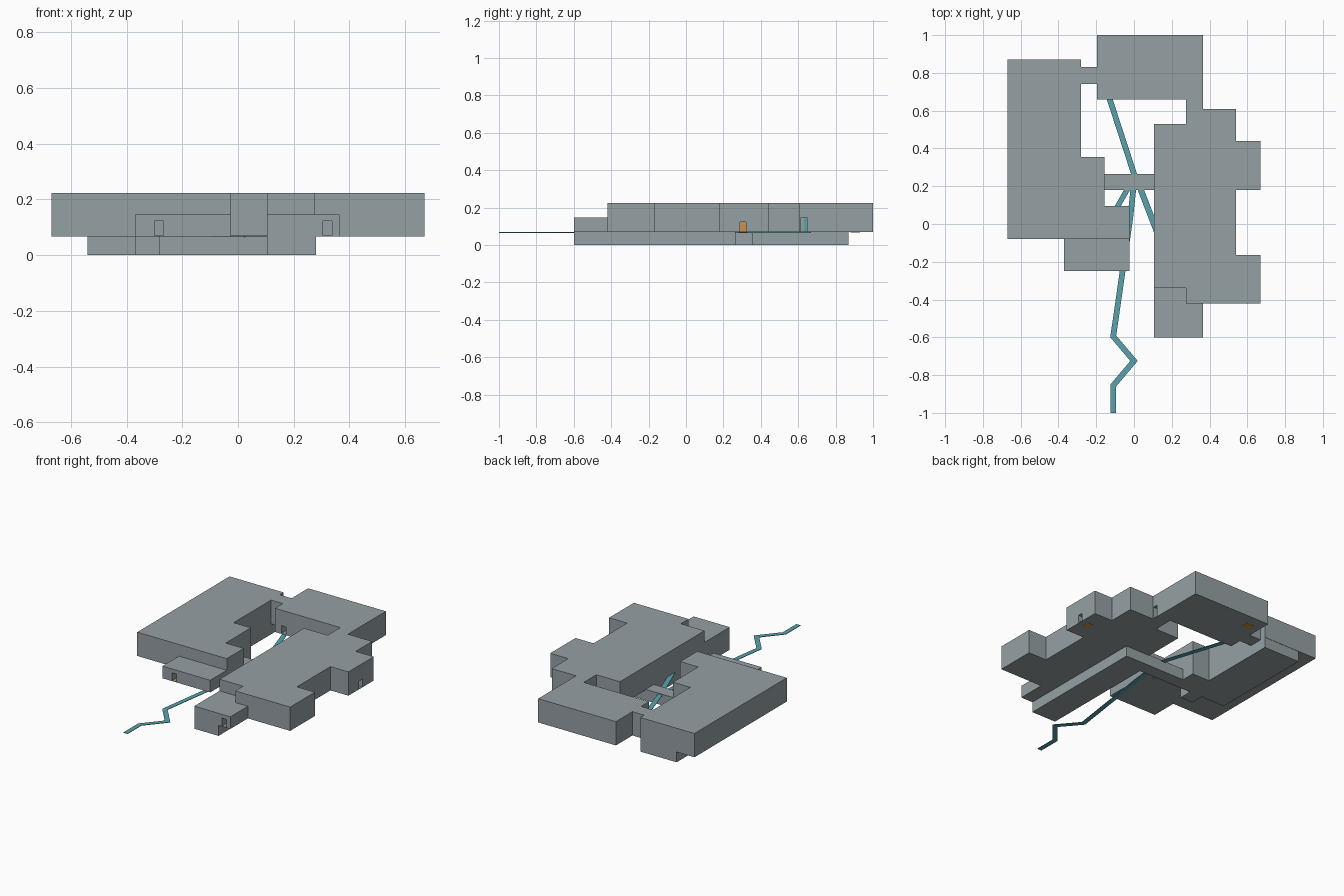
import bpy, bmesh
from mathutils import Vector

cube = bpy.data.objects.get("Cube")
if cube:
    bpy.data.objects.remove(cube)

FLOOR, ANNEX, ROOF = 0.068, 0.147, 0.223


def material(name, rgb):
    m = bpy.data.materials.new(name)
    m.use_nodes = True
    m.diffuse_color = (*rgb, 1)
    bsdf = m.node_tree.nodes["Principled BSDF"]
    bsdf.inputs["Base Color"].default_value = (*rgb, 1)
    bsdf.inputs["Roughness"].default_value = 0.8
    return m


stone = material("grey_stone", (0.30, 0.35, 0.37))
water = material("teal_water", (0.10, 0.36, 0.42))
glow = material("orange_glow", (0.62, 0.28, 0.06))


def prism(name, outline, z0, z1, mat):
    """Extrude a plan outline between two heights."""
    bm = bmesh.new()
    face = bm.faces.new([bm.verts.new((x, y, z0)) for x, y in outline])
    top = bmesh.ops.extrude_face_region(bm, geom=[face])["geom"]
    verts = [v for v in top if isinstance(v, bmesh.types.BMVert)]
    bmesh.ops.translate(bm, verts=verts, vec=(0, 0, z1 - z0))
    bmesh.ops.recalc_face_normals(bm, faces=bm.faces)
    mesh = bpy.data.meshes.new(name)
    bm.to_mesh(mesh)
    bm.free()
    mesh.materials.append(mat)
    obj = bpy.data.objects.new(name, mesh)
    bpy.context.collection.objects.link(obj)
    return obj


def box(name, x0, x1, y0, y1, z0, z1, mat):
    return prism(name, [(x0, y0), (x1, y0), (x1, y1), (x0, y1)], z0, z1, mat)


def ribbon(name, points, width, z0, z1):
    """Flat mitred channel that follows a path."""
    pts = [Vector(p) for p in points]
    left, right = [], []
    for i, p in enumerate(pts):
        a = (p - pts[i - 1]).normalized() if i else None
        b = (pts[i + 1] - p).normalized() if i < len(pts) - 1 else None
        d = ((a or b) + (b or a)).normalized()
        n = Vector((-d.y, d.x))
        n *= width / 2 / max(0.5, d.dot(a or b))
        left.append(p + n)
        right.append(p - n)
    return prism(name, left + right[::-1], z0, z1, water)


def cut_doorway(wall, name, *limits):
    cutter = box(name + "_cutter", *limits, stone)
    cutter.hide_render = True
    cutter.hide_viewport = True
    cutter.display_type = 'WIRE'
    mod = wall.modifiers.new(name, 'BOOLEAN')
    mod.operation = 'DIFFERENCE'
    mod.solver = 'EXACT'
    mod.object = cutter


# Main upper storeys
prism("west_hall", [(-.67, -.08), (-.025, -.08), (-.025, .095), (-.155, .095),
                    (-.155, .355), (-.28, .355), (-.28, .87), (-.67, .87)],
      FLOOR, ROOF, stone)
east_hall = prism("east_hall", [
    (.105, -.34), (.275, -.34), (.275, -.42), (.67, -.42), (.67, -.165),
    (.54, -.165), (.54, .18), (.67, .18), (.67, .44), (.54, .44), (.54, .61),
    (.365, .61), (.365, 1), (-.195, 1), (-.195, .66), (.275, .66),
    (.275, .53), (.105, .53)], FLOOR, ROOF, stone)
box("north_passage", -.28, -.195, .74, .83, FLOOR, ROOF, stone)

# Low front annexes
west_annex = box("west_annex", -.37, -.025, -.25, -.08, FLOOR, ANNEX, stone)
east_annex = prism("east_annex", [(.105, -.6), (.365, -.6), (.365, -.42),
                                  (.275, -.42), (.275, -.34), (.105, -.34)],
                   FLOOR, ANNEX, stone)

# Lower storey
box("west_cellar", -.54, -.28, .18, .868, 0, FLOOR, stone)
prism("middle_cellar", [(-.37, .095), (-.28, .095), (-.28, .18), (-.155, .18),
                        (-.155, .355), (-.28, .355), (-.37, .355)],
      0, FLOOR, stone)
box("bridge", -.155, .105, .18, .265, 0, FLOOR + .004, stone)
box("east_cellar", .105, .28, -.34, .265, 0, FLOOR, stone)
box("south_cellar", .105, .28, -.6, -.34, 0, FLOOR, stone)

# Doorways
SILL, LINTEL = FLOOR + .003, .122
cut_doorway(west_annex, "west_annex_door", -.3, -.267, -.27, -.2, SILL, LINTEL)
cut_doorway(east_annex, "east_annex_door", .305, .338, -.62, -.55, SILL, LINTEL)
cut_doorway(east_hall, "east_door", .63, .69, .288, .322, SILL, LINTEL)
cut_doorway(east_hall, "side_door", .32, .38, .614, .648, SILL, ANNEX)
cut_doorway(east_hall, "spring_door", -.15, -.115, .64, .72, SILL, LINTEL)

# Glowing hearths
box("east_door_glow", .63, .636, .288, .322, SILL, LINTEL, glow)
box("east_hearth", .59, .63, .28, .33, FLOOR - .001, FLOOR + .002, glow)
box("north_hearth", -.15, -.09, .88, .93, FLOOR - .001, FLOOR + .002, glow)
box("side_door_water", .32, .325, .63, .648, SILL, ANNEX, water)

# Stream and its branches
WET, SURFACE = FLOOR - .003, FLOOR
ribbon("upper_stream", [(-.13, .665), (.005, .25)], .03, WET, SURFACE)
ribbon("lower_stream", [(0, .22), (-.02, .03), (-.11, -.595), (0, -.725),
                        (-.11, -.855), (-.11, -1)], .03, WET, SURFACE)
ribbon("west_branch", [(-.02, .21), (-.1, .07)], .028, WET, SURFACE)
ribbon("east_branch", [(.025, .21), (.125, -.05)], .032, WET, SURFACE)
